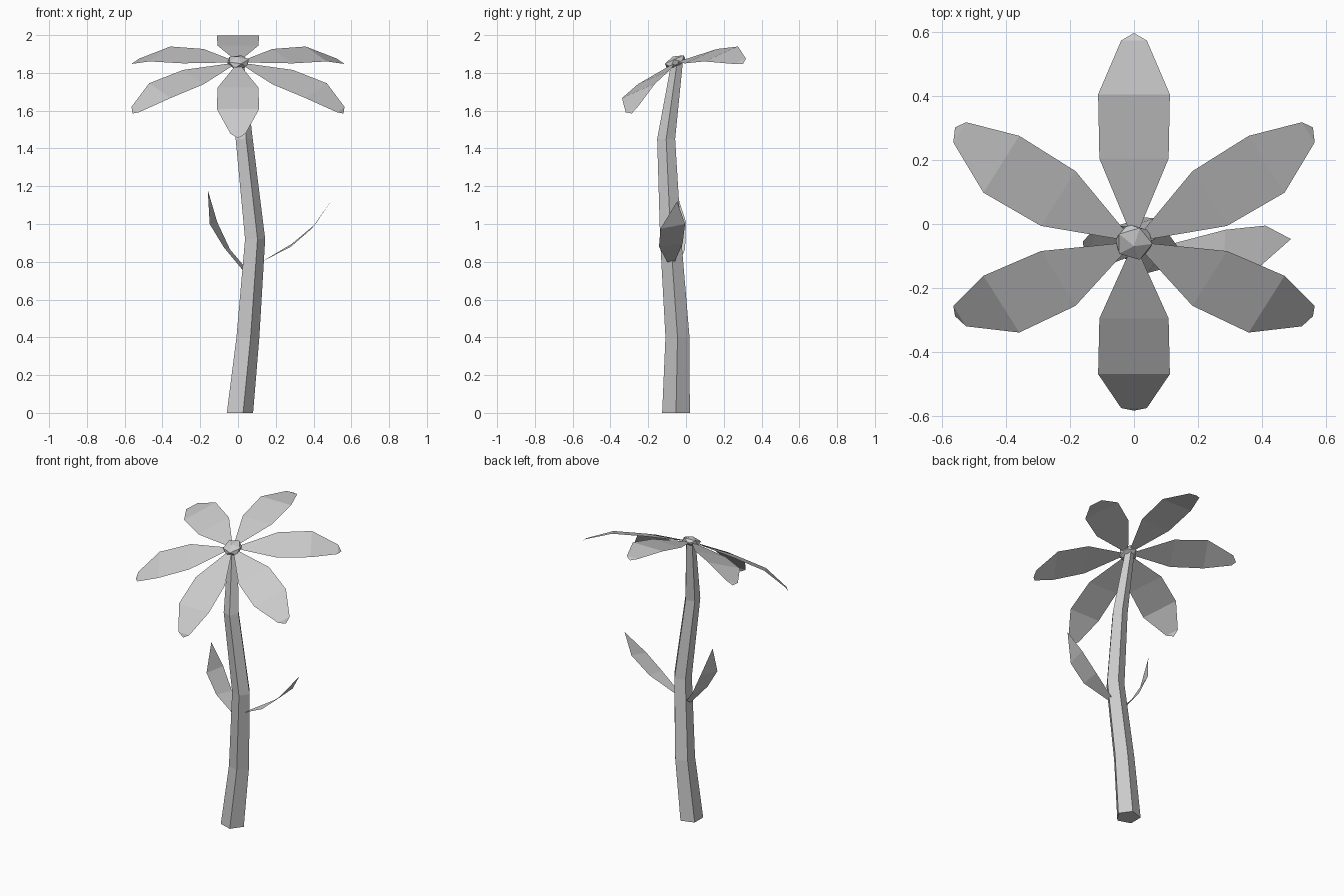
import bpy
import math
from mathutils import Matrix, Vector

cube = bpy.data.objects.get("Cube")
if cube:
    bpy.data.objects.remove(cube)

grey = bpy.data.materials.new("plain grey")
grey.use_nodes = True
tone = (0.6, 0.6, 0.6, 1)
grey.diffuse_color = tone
grey.node_tree.nodes["Principled BSDF"].inputs["Base Color"].default_value = tone


def make(name, verts, faces):
    mesh = bpy.data.meshes.new(name)
    mesh.from_pydata(verts, [], faces)
    mesh.materials.append(grey)
    obj = bpy.data.objects.new(name, mesh)
    bpy.context.scene.collection.objects.link(obj)
    return obj


def blade(name, left, right, tip):
    """Thin strip of quads between two edges, closed by a triangle at the tip."""
    n = len(left)
    faces = [(i, n + i, n + i + 1, i + 1) for i in range(n - 1)]
    faces.append((n - 1, 2 * n - 1, 2 * n))
    return make(name, left + right + [tip], faces)


# Stem: tapering five-sided tube along a bent path (x, y, z, radius)
path = [(0.003, -0.053, 0, 0.077), (0.046, -0.045, 0.4, 0.067),
        (0.085, -0.081, 0.92, 0.059), (0.028, -0.105, 1.45, 0.05),
        (0, -0.048, 1.85, 0.032)]
sides = 5
verts = [(x + r * math.cos(math.tau * k / sides), y + r * math.sin(math.tau * k / sides), z)
         for x, y, z, r in path for k in range(sides)]
faces = [(i * sides + k, i * sides + (k + 1) % sides,
          (i + 1) * sides + (k + 1) % sides, (i + 1) * sides + k)
         for i in range(len(path) - 1) for k in range(sides)]
faces.append(tuple(reversed(range(sides))))
faces.append(tuple(range(len(verts) - sides, len(verts))))
make("stem", verts, faces)

# Flower head frame, leaning toward the front
centre = Vector((0, -0.055, 1.855))
head = Matrix.Translation(centre) @ Matrix.Rotation(math.radians(24), 4, "X")

# Petals: drooping blades (distance, half width, height), six around the head
profile = [(0.01, 0.004, 0), (0.273, 0.108, -0.024), (0.478, 0.112, -0.057),
           (0.628, 0.04, -0.133)]
for k in range(6):
    turn = head @ Matrix.Rotation(math.radians(30 + 60 * k), 4, "Z")
    left = [turn @ Vector((d, w, h)) for d, w, h in profile]
    right = [turn @ Vector((d, -w, h)) for d, w, h in profile]
    blade(f"petal_{k + 1}", left, right, turn @ Vector((0.645, 0, -0.152)))

# Flower centre: flattened icosahedron
bpy.ops.mesh.primitive_ico_sphere_add(subdivisions=1, radius=1)
hub = bpy.context.object
hub.name = "flower_centre"
hub.data.materials.append(grey)
hub.matrix_world = head @ Matrix.Translation((0, 0, 0.003)) @ Matrix.Diagonal((0.064, 0.064, 0.032, 1))

# Leaves on each side of the stem
blade("left_leaf",
      [(0.125, -0.06, 0.8), (0.285, -0.018, 0.895), (0.41, -0.005, 1.0)],
      [(0.125, -0.1, 0.8), (0.28, -0.143, 0.88), (0.39, -0.135, 0.975)],
      (0.49, -0.047, 1.12))
blade("right_leaf",
      [(0.03, -0.085, 0.75), (-0.074, -0.125, 0.875), (-0.15, -0.12, 1.0)],
      [(0.03, -0.045, 0.78), (-0.042, -0.005, 0.865), (-0.11, 0, 1.01)],
      (-0.16, -0.055, 1.18))
